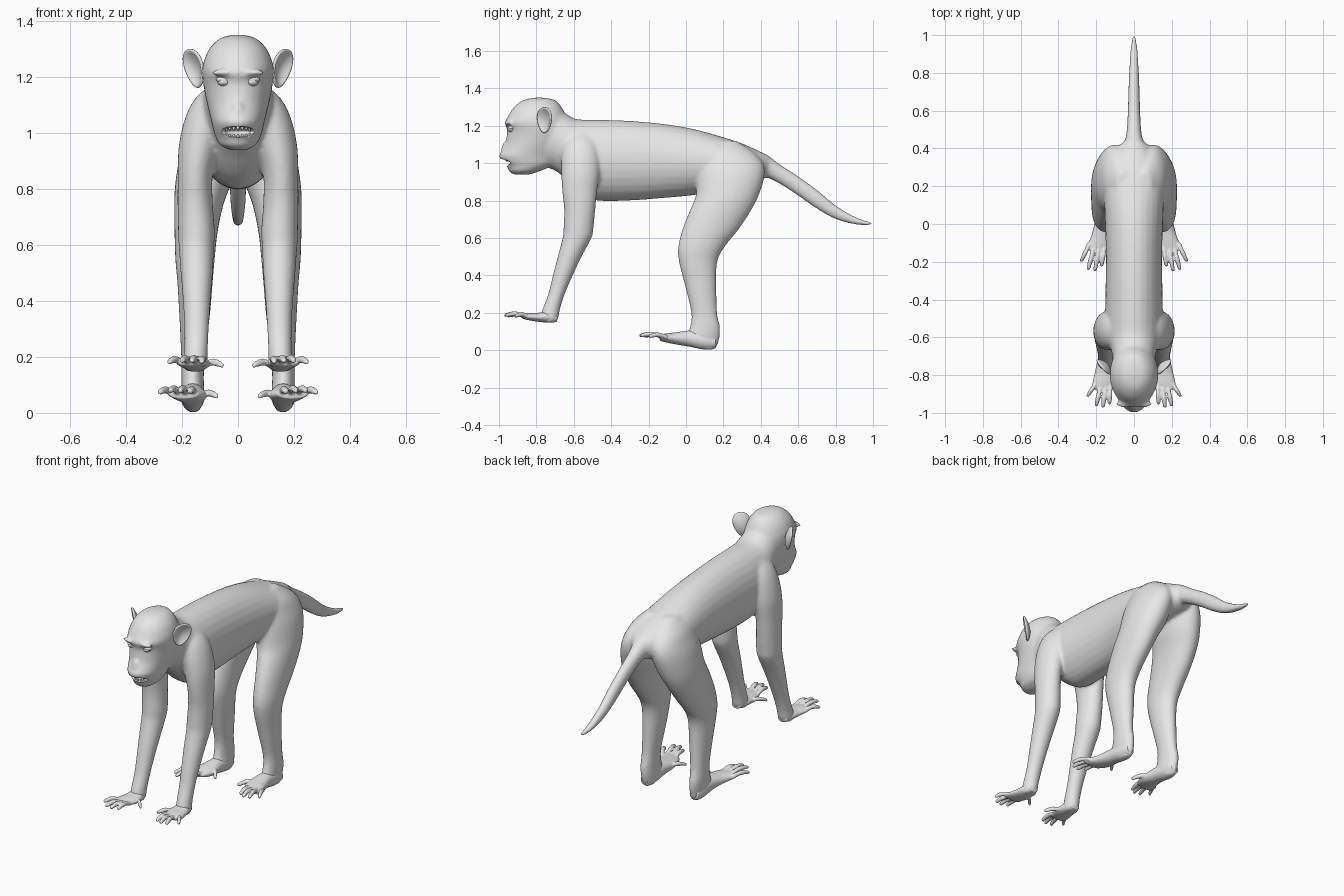
import bpy, bmesh, math
from mathutils import Vector, Matrix

if "Cube" in bpy.data.objects:
    bpy.data.objects.remove(bpy.data.objects["Cube"])

grey = bpy.data.materials.new("grey_skin")
grey.diffuse_color = (0.8, 0.8, 0.8, 1)
grey.use_nodes = True
grey.node_tree.nodes["Principled BSDF"].inputs["Base Color"].default_value = grey.diffuse_color


def catmull(a, b, c, d, t):
    return [0.5 * (2 * q + (r - p) * t + (2 * p - 5 * q + 4 * r - s) * t * t
                   + (3 * q - p - 3 * r + s) * t ** 3) for p, q, r, s in zip(a, b, c, d)]


def loft(bm, axis, rows, side=1, steps=4, n=28):
    """Closed skin through ellipses. Row: position on axis, low/high of depth (y or z), low/high of x."""
    dense = []
    for i in range(len(rows) - 1):
        a, b, c, d = (rows[max(i - 1, 0)], rows[i], rows[i + 1], rows[min(i + 2, len(rows) - 1)])
        dense += [catmull(a, b, c, d, k / steps) for k in range(steps)]
    dense.append(rows[-1])
    rings = []
    for p, lo, hi, x0, x1 in dense:
        ring = []
        for k in range(n):
            t = math.tau * k / n
            x = side * ((x0 + x1) / 2 + (x1 - x0) / 2 * math.cos(t))
            v = (lo + hi) / 2 + (hi - lo) / 2 * math.sin(t)
            ring.append(bm.verts.new((x, v, p) if axis == 'z' else (x, p, v)))
        rings.append(ring)
    faces = [bm.faces.new(rings[0]), bm.faces.new(rings[-1])]
    for r, s in zip(rings, rings[1:]):
        for k in range(n):
            faces.append(bm.faces.new((r[k], r[(k + 1) % n], s[(k + 1) % n], s[k])))
    bmesh.ops.recalc_face_normals(bm, faces=faces)


def ball(bm, loc, scale):
    bmesh.ops.create_uvsphere(bm, u_segments=24, v_segments=16, radius=1,
                              matrix=Matrix.Translation(loc) @ Matrix.Diagonal((*scale, 1)))


def finish(bm, name):
    me = bpy.data.meshes.new(name)
    bm.to_mesh(me)
    bm.free()
    me.materials.append(grey)
    for p in me.polygons:
        p.use_smooth = True
    ob = bpy.data.objects.new(name, me)
    bpy.context.collection.objects.link(ob)
    return ob


def fuse(ob, voxel, iterations):
    """Melt overlapping volumes into one soft skin."""
    m = ob.modifiers.new("fuse", 'REMESH')
    m.mode, m.voxel_size, m.use_smooth_shade = 'VOXEL', voxel, True
    s = ob.modifiers.new("soften", 'SMOOTH')
    s.factor, s.iterations = 0.5, iterations


# ---- body: neck, torso, tail, head and limbs
bm = bmesh.new()
torso = [(-.84, 1.0, 1.26, .09), (-.76, .98, 1.31, .105), (-.70, .96, 1.305, .115), (-.65, .92, 1.27, .125),
         (-.60, .87, 1.24, .14), (-.55, .83, 1.232, .15), (-.48, .80, 1.232, .153), (-.3, .80, 1.226, .15),
         (-.1, .815, 1.207, .15), (.05, .83, 1.18, .155), (.2, .86, 1.138, .16), (.3, .88, 1.105, .15),
         (.4, .91, 1.06, .09), (.44, .93, 1.04, .05)]
loft(bm, 'y', [(y, a, b, -w, w) for y, a, b, w in torso])

tail = [(.34, .92, 1.07, .07), (.42, .925, 1.052, .052), (.5, .89, .995, .038), (.6, .825, .93, .033),
        (.7, .755, .858, .03), (.8, .70, .775, .026), (.9, .673, .715, .021), (.97, .667, .69, .014),
        (1.0, .674, .684, .004)]
loft(bm, 'y', [(y, a, b, -w, w) for y, a, b, w in tail])

head = [(1.35, -.81, -.76, .02), (1.337, -.87, -.70, .065), (1.30, -.92, -.665, .103), (1.25, -.952, -.64, .124),
        (1.215, -.97, -.625, .128), (1.18, -.957, -.62, .125), (1.14, -.96, -.62, .118), (1.10, -.968, -.64, .11),
        (1.06, -.99, -.66, .1), (1.035, -1.0, -.68, .094), (1.0, -.975, -.70, .086), (.98, -.955, -.73, .078),
        (.957, -.947, -.78, .065), (.938, -.92, -.84, .03)]
loft(bm, 'z', [(z, a, b, -w, w) for z, a, b, w in head])
ball(bm, (0, -.967, 1.075), (.019, .02, .04))  # nose

arm = [(1.17, -.61, -.51, .03, .10), (1.12, -.65, -.475, .03, .155), (1.05, -.665, -.46, .04, .19),
       (.95, -.667, -.46, .065, .212), (.85, -.662, -.475, .09, .215), (.75, -.652, -.485, .09, .216),
       (.65, -.655, -.495, .083, .214), (.6, -.66, -.505, .085, .212), (.5, -.686, -.558, .09, .205),
       (.4, -.712, -.605, .098, .197), (.3, -.737, -.648, .104, .192), (.22, -.767, -.673, .108, .192),
       (.17, -.78, -.683, .11, .194), (.148, -.77, -.70, .12, .185)]
leg = [(1.12, .14, .27, .02, .09), (1.06, .09, .36, .0, .15), (1.0, .07, .412, .0, .18), (.93, .06, .42, .0, .205),
       (.83, .053, .39, .02, .223), (.75, .022, .35, .05, .228), (.65, -.018, .285, .072, .227),
       (.55, -.042, .205, .083, .224), (.47, -.037, .167, .09, .217), (.35, -.007, .162, .1, .21),
       (.2, .028, .167, .118, .203), (.12, .02, .182, .122, .203), (.06, .0, .178, .12, .2),
       (.02, .05, .165, .13, .192), (.002, .09, .15, .145, .175)]
for s in (-1, 1):
    loft(bm, 'z', arm, s)
    loft(bm, 'z', leg, s)
    ball(bm, (s * .05, -.952, 1.215), (.048, .02, .012))  # brow ridge
body = finish(bm, "body")
fuse(body, .0085, 9)

# mouth opening cut out of the muzzle
bm = bmesh.new()
ball(bm, (0, -.99, 1.003), (.072, .085, .02))
mouth = finish(bm, "mouth_cutter")
mouth.hide_render = True
mouth.hide_set(True)
cut = body.modifiers.new("mouth", 'BOOLEAN')
cut.operation, cut.object, cut.solver = 'DIFFERENCE', mouth, 'EXACT'

# teeth along both jaws
bm = bmesh.new()
for z, down in ((1.016, 1), (.989, -1)):
    for i in range(-4, 5):
        a = i * .3
        size = .016 if abs(i) == 3 else .01
        pos = Vector((.052 * math.sin(a), -.915 - .045 * math.cos(a) + (.015 if down < 0 else 0), z))
        bmesh.ops.create_cone(bm, cap_ends=True, segments=8, radius1=.003, radius2=.007, depth=size * 1.4,
                              matrix=Matrix.Translation(pos) @ Matrix.Diagonal((1, 1, down, 1)))
bmesh.ops.recalc_face_normals(bm, faces=bm.faces)
finish(bm, "teeth")


# ---- digits: rows along y from knuckle to tip with a raised middle joint
def digit(bm, side, start, tip, r):
    a, b = Vector(start), Vector(tip)
    rows = []
    for t, k in ((0, 1.1), (.3, .95), (.55, 1.05), (.8, .9), (.95, .75), (1, .3)):
        p = a.lerp(b, t)
        z = p.z + .012 * math.sin(math.pi * t)
        rows.append((p.y, z - r * k, z + r * k, p.x - r * k, p.x + r * k))
    loft(bm, 'y', rows, side, steps=3, n=14)


palm = [(-.69, .15, .19, .125, .18), (-.74, .147, .205, .108, .197), (-.79, .152, .2, .1, .208),
        (-.84, .16, .197, .107, .22), (-.875, .168, .192, .125, .218)]
fingers = [((.125, -.85, .178), (.13, -.955, .182)), ((.15, -.86, .18), (.165, -.972, .185)),
           ((.178, -.86, .18), (.2, -.965, .185)), ((.202, -.84, .178), (.247, -.915, .18)),
           ((.12, -.775, .17), (.055, -.845, .168))]
sole = [(.16, .012, .07, .135, .19), (.1, .003, .1, .122, .202), (.02, .018, .105, .118, .207),
        (-.05, .03, .096, .112, .222), (-.1, .04, .09, .118, .24), (-.14, .05, .084, .14, .25)]
toes = [((.155, -.11, .068), (.172, -.225, .074)), ((.185, -.12, .07), (.207, -.25, .078)),
        ((.212, -.12, .07), (.243, -.243, .078)), ((.235, -.1, .068), (.28, -.2, .072)),
        ((.135, -.02, .06), (.075, -.11, .058))]

for s, word in ((-1, "right"), (1, "left")):
    for part, base, ends in (("hand", palm, fingers), ("foot", sole, toes)):
        bm = bmesh.new()
        loft(bm, 'y', base, s)
        for start, tip in ends:
            digit(bm, s, start, tip, .0125)
        fuse(finish(bm, f"{word}_{part}"), .0045, 3)

    # eyeball with upper lid
    bm = bmesh.new()
    ball(bm, (s * .05, -.932, 1.182), (.023, .022, .016))
    ball(bm, (s * .05, -.932, 1.19), (.028, .021, .014))
    finish(bm, f"{word}_eye")

    # cupped ear, wider at the top and leaning outward
    bm = bmesh.new()
    u, nrm = Vector((s * .66, .75, 0)), Vector((s * .75, -.66, 0))
    rings = []
    for r in (.15, .4, .65, .85, 1):
        ring = []
        for k in range(28):
            t = math.tau * k / 28
            v = r * math.sin(t)
            p = (Vector((s * .152, -.752, 1.23)) + u * (.05 * r * math.cos(t) * (1 + .22 * v))
                 + Vector((s * .014 * v, 0, .07 * v)) + nrm * (.022 * r * r - .012))
            ring.append(bm.verts.new(p))
        rings.append(ring)
    bm.faces.new(rings[0])
    for a, b in zip(rings, rings[1:]):
        for k in range(28):
            bm.faces.new((a[k], a[(k + 1) % 28], b[(k + 1) % 28], b[k]))
    bmesh.ops.recalc_face_normals(bm, faces=bm.faces)
    ear = finish(bm, f"{word}_ear")
    sol = ear.modifiers.new("thickness", 'SOLIDIFY')
    sol.thickness, sol.offset = .012, 0
    sub = ear.modifiers.new("round", 'SUBSURF')
    sub.levels = sub.render_levels = 1
